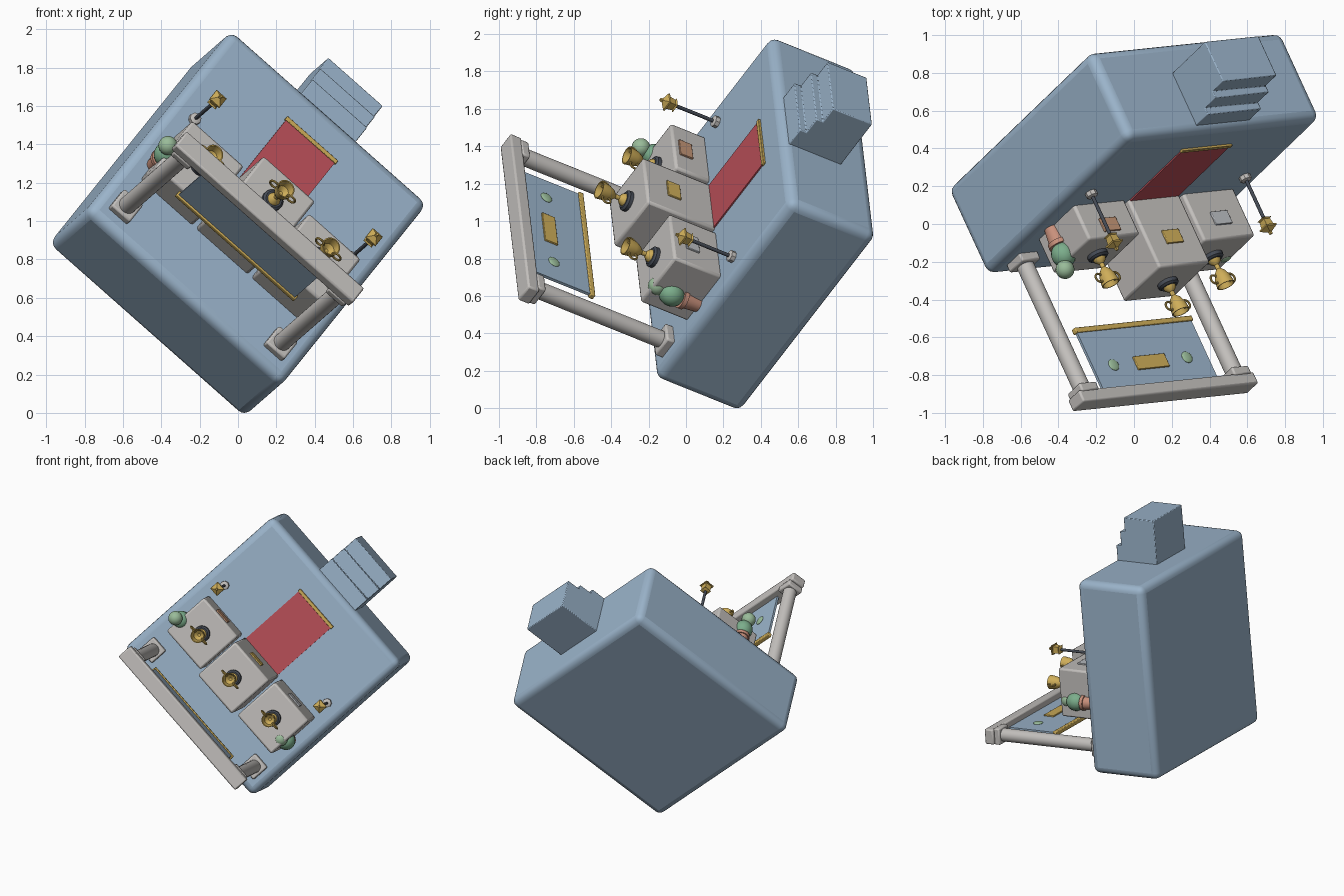
import bpy, bmesh, math
from mathutils import Matrix, Vector

if "Cube" in bpy.data.objects:
    bpy.data.objects.remove(bpy.data.objects["Cube"])

# Tilted stage frame: u = width, v = towards the stairs, w = up from the stage floor
U = Vector((0.747, 0.078, -0.661)).normalized()
V = Vector((0.537, 0.516, 0.667))
V = (V - U * V.dot(U)).normalized()
W = U.cross(V)
FRAME = Matrix((U, V, W)).transposed().to_4x4()
FRAME.translation = Vector((0.106, 0.142, 1.078))


def mat(name, r, g, b):
    m = bpy.data.materials.new(name)
    m.diffuse_color = (r, g, b, 1)
    m.use_nodes = True
    m.node_tree.nodes["Principled BSDF"].inputs["Base Color"].default_value = m.diffuse_color
    return m


BLUE = mat("blue", 0.33, 0.46, 0.60)
RED = mat("red", 0.50, 0.08, 0.10)
GOLD = mat("gold", 0.62, 0.42, 0.10)
BRONZE = mat("bronze", 0.55, 0.30, 0.18)
SILVER = mat("silver", 0.50, 0.52, 0.55)
DARK = mat("dark", 0.06, 0.07, 0.09)
CLAY = mat("terracotta", 0.58, 0.28, 0.20)
GREEN = mat("leaf_green", 0.20, 0.42, 0.26)
LIME = mat("badge_green", 0.32, 0.50, 0.32)
STONE = mat("stone", 0.55, 0.53, 0.51)


def finish(name, bm, m, bevel=0, segs=2, smooth=True):
    bmesh.ops.recalc_face_normals(bm, faces=bm.faces)
    me = bpy.data.meshes.new(name)
    bm.to_mesh(me)
    bm.free()
    ob = bpy.data.objects.new(name, me)
    bpy.context.collection.objects.link(ob)
    me.materials.append(m)
    ob.matrix_world = FRAME
    if bevel:
        b = ob.modifiers.new("bevel", "BEVEL")
        b.width, b.segments = bevel, segs
    if smooth:
        bpy.context.view_layer.objects.active = ob
        bpy.ops.object.select_all(action='DESELECT')
        ob.select_set(True)
        bpy.ops.object.shade_smooth_by_angle(angle=math.radians(35))
    return ob


def box(name, lo, hi, m, bevel=0.0, segs=2):
    bm = bmesh.new()
    lo, hi = Vector(lo), Vector(hi)
    t = Matrix.Translation((lo + hi) / 2) @ Matrix.Diagonal((*(hi - lo), 1))
    bmesh.ops.create_cube(bm, size=1, matrix=t)
    return finish(name, bm, m, bevel, segs)


def lathe(name, at, profile, m, n=24, turn=0.0):
    """Spin (radius, height) points around the w axis."""
    bm = bmesh.new()
    rings = []
    for r, h in profile:
        rings.append([bm.verts.new((at[0] + r * math.cos(turn + 2 * math.pi * i / n),
                                    at[1] + r * math.sin(turn + 2 * math.pi * i / n),
                                    at[2] + h)) for i in range(n)])
    for a, b in zip(rings, rings[1:]):
        for i in range(n):
            bm.faces.new((a[i], a[(i + 1) % n], b[(i + 1) % n], b[i]))
    bm.faces.new(rings[0])
    bm.faces.new(rings[-1])
    return finish(name, bm, m)


def ball(name, at, radii, m):
    bm = bmesh.new()
    bmesh.ops.create_uvsphere(bm, u_segments=20, v_segments=12, radius=1,
                              matrix=Matrix.Translation(at) @ Matrix.Diagonal((*radii, 1)))
    return finish(name, bm, m)


def ring(name, at, R, r, m, n=20, k=8):
    """Torus standing upright in the u-w plane."""
    bm = bmesh.new()
    g = []
    for i in range(n):
        t = 2 * math.pi * i / n
        g.append([bm.verts.new((at[0] + (R + r * math.cos(p)) * math.cos(t),
                                at[1] + r * math.sin(p),
                                at[2] + (R + r * math.cos(p)) * math.sin(t)))
                  for p in (2 * math.pi * j / k for j in range(k))])
    for i in range(n):
        for j in range(k):
            a, b = g[i], g[(i + 1) % n]
            bm.faces.new((a[j], b[j], b[(j + 1) % k], a[(j + 1) % k]))
    return finish(name, bm, m)


# Stage block
box("stage", (-0.685, -0.709, -0.541), (0.685, 0.709, 0), BLUE, 0.05, 4)

# Stairs as one stepped profile
bm = bmesh.new()
prof = [(0.66, -0.36), (1.03, -0.36), (1.03, -0.115), (0.925, -0.115),
        (0.925, -0.075), (0.82, -0.075), (0.82, -0.035), (0.66, -0.035)]
face = bm.faces.new([bm.verts.new((-0.19, b, c)) for b, c in prof])
ext = bmesh.ops.extrude_face_region(bm, geom=[face])
bmesh.ops.translate(bm, vec=(0.38, 0, 0),
                    verts=[v for v in ext["geom"] if isinstance(v, bmesh.types.BMVert)])
finish("stairs", bm, BLUE, 0.005)

# Carpet with gold end bar
box("carpet", (-0.17, -0.01, -0.005), (0.17, 0.51, 0.008), RED)
box("carpet_trim", (-0.177, 0.498, -0.005), (0.177, 0.522, 0.013), GOLD, 0.003)

# Podiums with plaques and trophies
for name, u, h, ph, pm in (("first", 0, 0.42, 0.245, GOLD),
                           ("second", 0.387, 0.29, 0.165, SILVER),
                           ("third", -0.387, 0.21, 0.135, BRONZE)):
    box(name + "_podium", (u - 0.18, -0.355, -0.01), (u + 0.18, 0, h), STONE, 0.014)
    box(name + "_plaque", (u - 0.058, -0.005, ph - 0.04), (u + 0.058, 0.01, ph + 0.04), pm, 0.003)
    at = (u, -0.177, h)
    lathe(name + "_trophy_base", at, [(0.057, -0.005), (0.057, 0.02), (0.045, 0.03)], DARK)
    lathe(name + "_trophy_cup", at,
          [(0.036, 0.028), (0.032, 0.042), (0.013, 0.06), (0.013, 0.085), (0.03, 0.105),
           (0.043, 0.135), (0.05, 0.185), (0.044, 0.185), (0.034, 0.14), (0.01, 0.12)], GOLD)
    for s in (-1, 1):
        ring(name + "_trophy_handle", (u + s * 0.058, -0.177, h + 0.143), 0.025, 0.006, GOLD)

# Banner frame, lamps and plants on both sides
for s in (-1, 1):
    cu, cv = s * 0.54, -0.55
    box("column_base", (cu - 0.065, cv - 0.065, -0.01), (cu + 0.065, cv + 0.065, 0.045), STONE, 0.01)
    lathe("column", (cu, cv, 0), [(0.047, 0.03), (0.047, 0.82)], STONE, 28)
    box("column_cap", (cu - 0.06, cv - 0.06, 0.8), (cu + 0.06, cv + 0.06, 0.85), STONE, 0.01)

    at = (s * 0.545, 0.133, 0)
    lathe("lamp_foot", at, [(0.032, -0.005), (0.032, 0.025), (0.024, 0.03)], STONE, 8)
    lathe("lamp_post", at, [(0.01, 0.02), (0.01, 0.27)], DARK, 12)
    q = math.pi / 4
    lathe("lamp_body", at, [(0.026, 0.262), (0.04, 0.268), (0.03, 0.275), (0.036, 0.315)], GOLD, 4, q)
    lathe("lamp_roof", at, [(0.05, 0.315), (0.048, 0.323), (0.012, 0.345), (0.008, 0.36)], GOLD, 4, q)

    pu, pv = s * 0.56, -0.235
    lathe("plant_pot", (pu, pv, 0), [(0.038, -0.005), (0.048, 0.085), (0.056, 0.085),
                                     (0.056, 0.11), (0.04, 0.11)], CLAY)
    ball("plant_lower", (pu, pv, 0.165), (0.065, 0.065, 0.07), GREEN)
    ball("plant_upper", (pu - 0.03, pv - 0.005, 0.25), (0.05, 0.05, 0.05), LIME)

    ball("banner_badge", (s * 0.26, -0.541, 0.69), (0.034, 0.01, 0.034), LIME)

# Cross beam and banner
box("beam", (-0.62, -0.605, 0.84), (0.62, -0.495, 0.91), STONE, 0.01)
box("banner", (-0.405, -0.558, 0.46), (0.405, -0.542, 0.85), BLUE)
box("banner_bar", (-0.415, -0.566, 0.447), (0.415, -0.534, 0.477), GOLD, 0.005)
box("banner_plate", (-0.11, -0.545, 0.655), (0.11, -0.532, 0.735), GOLD, 0.003)
